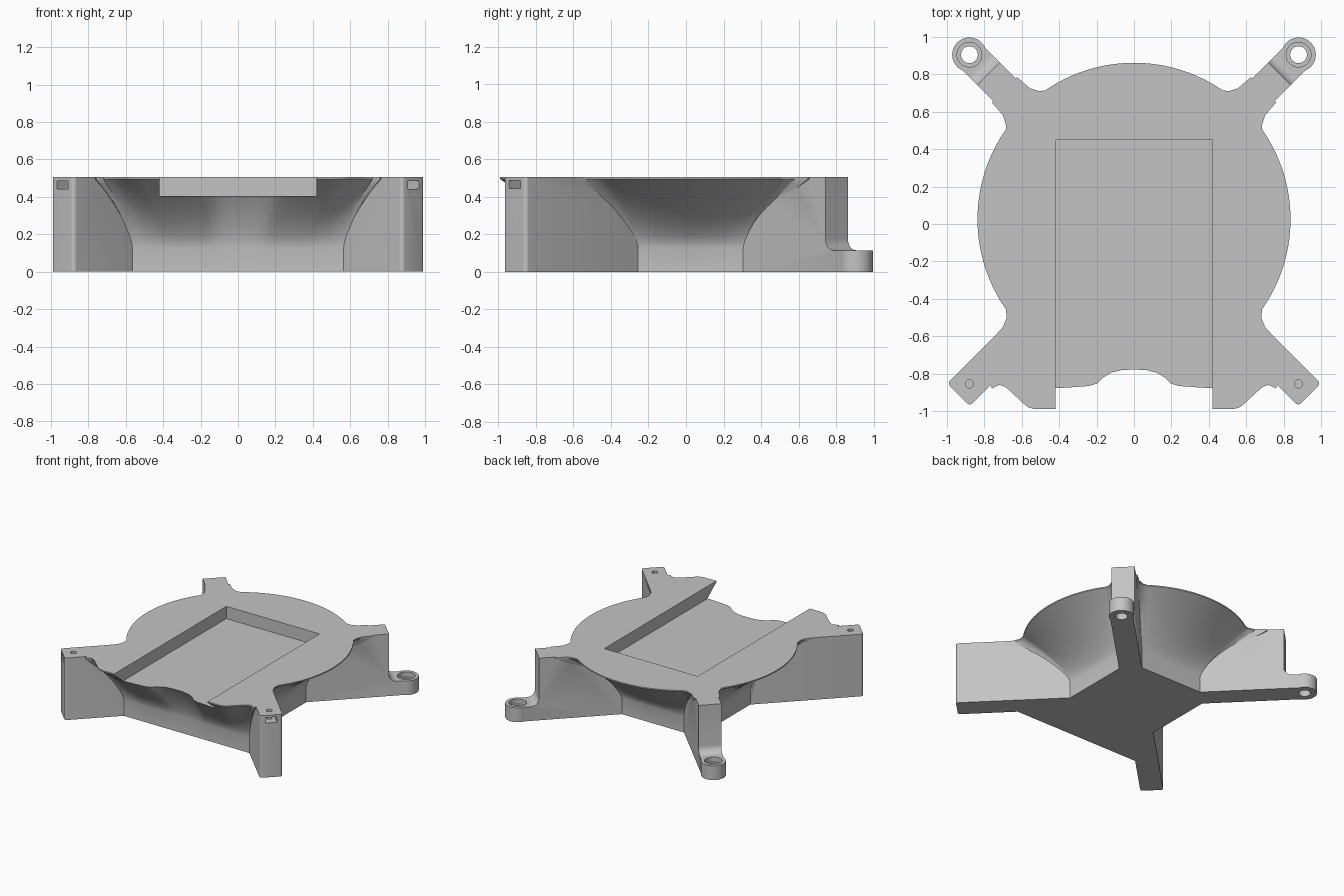
import bpy, bmesh
from math import radians, degrees, sin, cos, atan2, pi, sqrt
from mathutils import Vector, Matrix

if "Cube" in bpy.data.objects:
    bpy.data.objects.remove(bpy.data.objects["Cube"], do_unlink=True)

CY = 0.025            # hub centre on y
H = 0.505             # full height
ARM = 0.085           # half width of an arm
HOLE_R = 0.88 * sqrt(2)   # distance of the screw axes from the hub

grey = bpy.data.materials.new("light grey plastic")
grey.use_nodes = True
COLOUR = (0.55, 0.55, 0.55, 1)
grey.diffuse_color = COLOUR
grey.node_tree.nodes["Principled BSDF"].inputs["Base Color"].default_value = COLOUR


def finish(name, bm, angle=0):
    """Turn a bmesh into an object spun about the hub axis."""
    bmesh.ops.recalc_face_normals(bm, faces=bm.faces)
    mesh = bpy.data.meshes.new(name)
    bm.to_mesh(mesh)
    bm.free()
    mesh.transform(Matrix.Translation((0, CY, 0)) @ Matrix.Rotation(radians(angle), 4, "Z"))
    mesh.materials.append(grey)
    ob = bpy.data.objects.new(name, mesh)
    bpy.context.collection.objects.link(ob)
    return ob


def prism(name, points, direction, angle):
    """Extrude a flat outline of 3D points along a direction."""
    bm = bmesh.new()
    face = bm.faces.new([bm.verts.new(p) for p in points])
    out = bmesh.ops.extrude_face_region(bm, geom=[face])
    moved = [v for v in out["geom"] if isinstance(v, bmesh.types.BMVert)]
    bmesh.ops.translate(bm, verts=moved, vec=direction)
    return finish(name, bm, angle)


def block(name, lo, hi, angle=0):
    lo, hi = Vector(lo), Vector(hi)
    bm = bmesh.new()
    bmesh.ops.create_cube(bm, size=1,
                          matrix=Matrix.Translation((lo + hi) / 2) @ Matrix.Diagonal((*(hi - lo), 1)))
    return finish(name, bm, angle)


def post(name, dist, radius, z0, z1, angle):
    bm = bmesh.new()
    bmesh.ops.create_cone(bm, cap_ends=True, segments=40, radius1=radius, radius2=radius,
                          depth=z1 - z0, matrix=Matrix.Translation((dist, 0, (z0 + z1) / 2)))
    return finish(name, bm, angle)


def combine(body, tool, operation):
    mod = body.modifiers.new(operation.lower(), "BOOLEAN")
    mod.operation, mod.solver, mod.object = operation, "EXACT", tool
    bpy.context.view_layer.objects.active = body
    bpy.ops.object.modifier_apply(modifier=mod.name)
    bpy.data.objects.remove(tool, do_unlink=True)


# Half outlines, from front centre round the +x side to back centre
def arc(start, end, radius=0.837):
    steps = round((end - start) / 3)
    turns = [radians(start + (end - start) * i / steps) for i in range(steps + 1)]
    return [(radius * sin(a), -radius * cos(a)) for a in turns]


foot_outline = [(0, -.685), (.57, -.685), (.40, -.285), (.40, .285), (.285, .40), (0, .40)]
rim_outline = ([(0, -.865), (.07, -.87), (.13, -.89), (.18, -.93), (.22, -.98), (.27, -1.0),
                (.42, -1.015), (.53, -1.015), (.56, -1.007), (.58, -.995), (.66, -.92),
                (.69, -.895), (.72, -.885), (.76, -.905), (.80, -.685), (.70, -.575), (.68, -.525)]
               + arc(55, 125)
               + [(.685, .505), (.70, .555), (.76, .625), (.625, .76), (.555, .70), (.505, .685)]
               + arc(145.5, 180))


def bearing(p):
    return atan2(abs(p[0]), -p[1])


def reach(outline, a):
    """Distance from the hub to the outline at bearing a."""
    d = Vector((sin(a), -cos(a)))
    for p, q in zip(outline, outline[1:]):
        if bearing(p) - 1e-7 <= a <= bearing(q) + 1e-7:
            p, e = Vector(p), Vector(q) - Vector(p)
            return p.cross(e) / d.cross(e)
    return Vector(outline[-1]).length


# Flared hub: straight foot that sweeps out to the round rim
half = sorted({round(bearing(p), 5) for p in foot_outline + rim_outline}
              | {round(radians(d), 5) for d in range(0, 180, 3)})
half = [a for a, b in zip(half, half[1:]) if b - a > 0.004 and a < pi - 0.004]
half[0] = 0.0
bearings = [(a, 1) for a in half] + [(pi, 1)] + [(a, -1) for a in reversed(half[1:])]

levels = [(0, 0)]
for i in range(13):
    u = i / 12
    levels.append((0.13 + 0.365 * u, u ** 1.5))
levels.append((H, 1))

bm = bmesh.new()
rings = []
for z, t in levels:
    ring = []
    for a, side in bearings:
        r = reach(foot_outline, a) * (1 - t) + reach(rim_outline, a) * t
        ring.append(bm.verts.new((side * r * sin(a), -r * cos(a), z)))
    rings.append(ring)
count = len(bearings)
for low, high in zip(rings, rings[1:]):
    for i in range(count):
        j = (i + 1) % count
        bm.faces.new((low[i], low[j], high[j], high[i]))
bm.faces.new(rings[0])
bm.faces.new(rings[-1])
body = finish("mounting_bracket", bm)

# Front arms: plain blocks with rounded tips
tip, c = 1.326, 0.02
front_plan = [(0.1, -ARM)]
for side in (-1, 1):
    corner = [(tip - c + c * sin(k * pi / 8), side * (ARM - c + c * cos(k * pi / 8))) for k in range(5)]
    front_plan += corner if side < 0 else corner[::-1]
front_plan.append((0.1, ARM))
for angle in (-45, -135):
    arm = prism("front_arm", [(x, y, 0) for x, y in front_plan], (0, 0, H), angle)
    combine(body, arm, "UNION")

# Back arms: side profile stepping down through a fillet to the lug
step, lug, f = 1.10, 0.115, 0.06
back_side = [(0.1, 0), (HOLE_R, 0), (HOLE_R, lug)]
back_side += [(step + f - f * sin(k * pi / 12), lug + f - f * cos(k * pi / 12)) for k in range(7)]
back_side += [(step, H), (0.1, H)]
for angle in (45, 135):
    arm = prism("back_arm", [(x, -ARM, z) for x, z in back_side], (0, 2 * ARM, 0), angle)
    combine(body, arm, "UNION")
    combine(body, post("back_lug", HOLE_R, 0.092, 0, lug, angle), "UNION")

# Open-fronted pocket in the top
combine(body, block("pocket", (-0.42, -1.3, 0.405), (0.42, 0.45 - CY, 0.8)), "DIFFERENCE")

# Lug holes with counterbores
for angle in (45, 135):
    combine(body, post("lug_hole", HOLE_R, 0.045, -0.1, 0.3, angle), "DIFFERENCE")
    combine(body, post("lug_counterbore", HOLE_R, 0.066, 0.075, 0.3, angle), "DIFFERENCE")

# Front screw holes and the nut slots in the arm tips
for angle in (-45, -135):
    combine(body, post("screw_hole", HOLE_R, 0.022, 0.38, 0.6, angle), "DIFFERENCE")
    combine(body, block("nut_slot", (1.19, -0.042, 0.443), (1.4, 0.042, 0.486), angle), "DIFFERENCE")

# One material, smooth curved walls with crisp edges
body.data.materials.clear()
body.data.materials.append(grey)
for poly in body.data.polygons:
    poly.material_index = 0
bpy.ops.object.select_all(action="DESELECT")
body.select_set(True)
bpy.context.view_layer.objects.active = body
bpy.ops.object.shade_smooth_by_angle(angle=radians(30))
